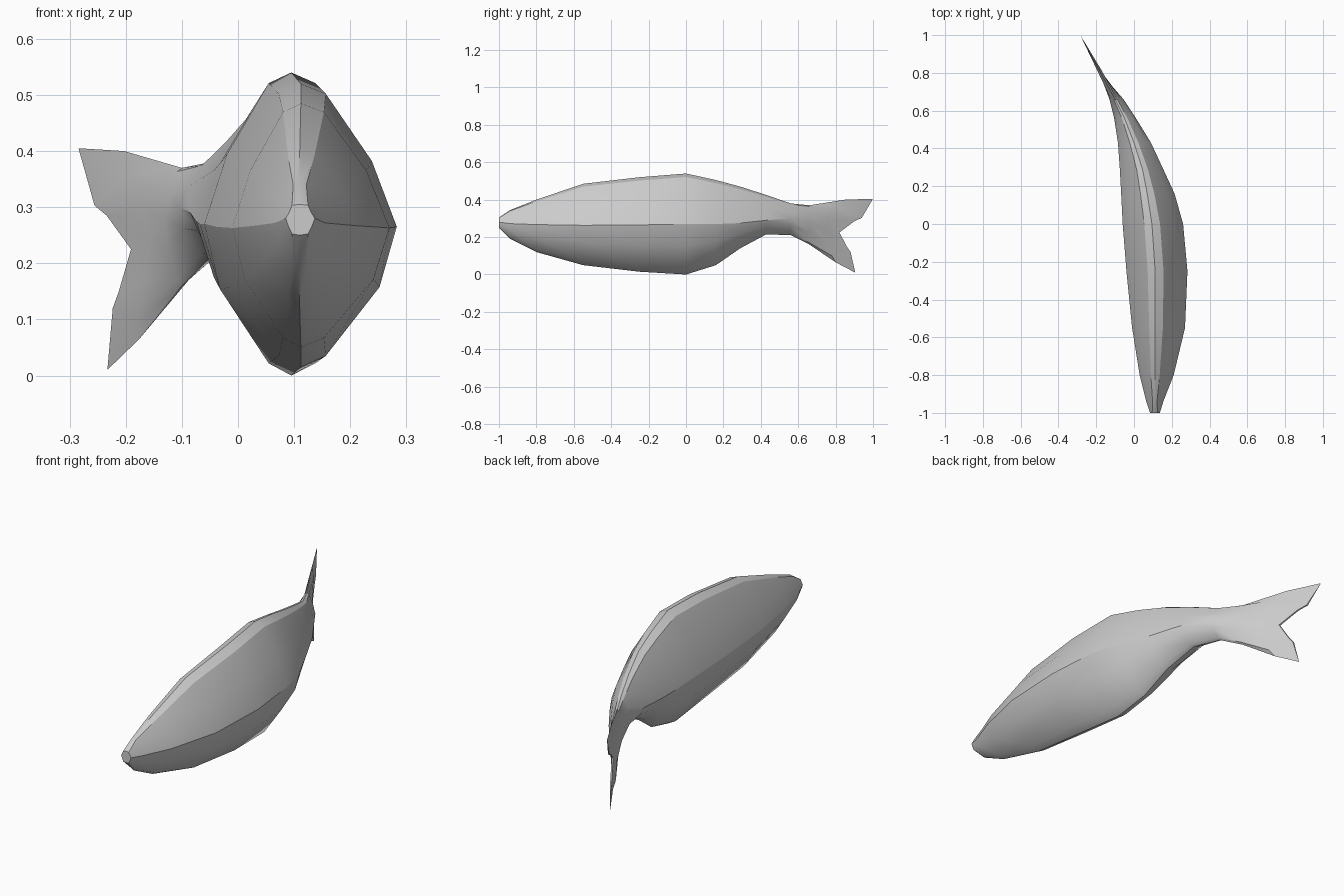
import bpy
import bmesh
import math

cube = bpy.data.objects.get("Cube")
if cube:
    bpy.data.objects.remove(cube, do_unlink=True)

# Single grey skin colour
GREY = (0.6, 0.6, 0.6, 1.0)
skin = bpy.data.materials.new("skin_grey")
skin.use_nodes = True
skin.diffuse_color = GREY
for node in skin.node_tree.nodes:
    if node.type == 'BSDF_PRINCIPLED':
        node.inputs["Base Color"].default_value = GREY

# Body stations: y, left x, ridge x, right x, top z, widest z, bottom z
STATIONS = [
    (-1, .085, .11, .137, .305, .28, .25),
    (-.94, .065, .11, .155, .345, .272, .19),
    (-.8, .03, .11, .21, .4, .267, .12),
    (-.55, -.01, .112, .27, .485, .263, .05),
    (-.25, -.04, .112, .283, .52, .265, .015),
    (0, -.06, .095, .26, .54, .27, 0),
    (.16, -.068, .07, .215, .505, .27, .05),
    (.29, -.075, .045, .155, .47, .275, .14),
    (.43, -.085, 0, .09, .425, .29, .215),
    (.56, -.105, -.05, .01, .38, .3, .21),
    (.66, -.13, -.1, -.055, .37, .28, .16),
]

# Half cross-section, top to bottom, as fractions of width and height
SECTION = [(0, 1), (.26, .93), (.74, .46), (1, 0), (.82, -.43), (.26, -.92), (0, -1)]

# Tail fin edges from upper tip to lower tip: y, z
TAIL_MIDDLE = [(.85, .4), (.81, .36), (.77, .3), (.745, .245), (.76, .17), (.78, .1), (.8, .065)]
TAIL_END = [(1, .405), (.94, .303), (.9, .285), (.82, .225), (.86, .15), (.88, .12), (.905, .01)]


def close_ring(right, left):
    """Join both halves into one loop; the ridge and keel points are shared."""
    return right + left[-2:0:-1]


def body_ring(y, x_left, x_ridge, x_right, top, middle, bottom):
    def half(x_side):
        points = []
        for across, up in SECTION:
            # The blunt nose has a rounder section
            if y == -1 and across == .26:
                across = .55
            height = top - middle if up > 0 else middle - bottom
            points.append((x_ridge + (x_side - x_ridge) * across, y, middle + height * up))
        return points
    return close_ring(half(x_right), half(x_left))


def tail_ring(edge, thickness):
    def half(side):
        points = []
        for i, (y, z) in enumerate(edge):
            centre = -.1 - .542 * (y - .66)
            offset = 0 if i in (0, len(edge) - 1) else side * thickness
            points.append((centre + offset, y, z))
        return points
    return close_ring(half(1), half(-1))


def cap(bm, ring):
    """Close an end with strips running from side to side."""
    count = len(ring)
    for i in range(count // 2):
        corners = [ring[i], ring[i + 1], ring[-i - 1], ring[-i % count]]
        bm.faces.new(list(dict.fromkeys(corners)))


# Loft the body and tail as one continuous skin
rings = [body_ring(*station) for station in STATIONS]
rings.append(tail_ring(TAIL_MIDDLE, .012))
rings.append(tail_ring(TAIL_END, .004))

bm = bmesh.new()
loops = [[bm.verts.new(point) for point in ring] for ring in rings]
for front, back in zip(loops, loops[1:]):
    for i in range(len(front)):
        j = (i + 1) % len(front)
        bm.faces.new((front[i], front[j], back[j], back[i]))
cap(bm, loops[0])
cap(bm, loops[-1])
bmesh.ops.recalc_face_normals(bm, faces=bm.faces)

mesh = bpy.data.meshes.new("fish_body")
bm.to_mesh(mesh)
bm.free()
mesh.materials.append(skin)
fish = bpy.data.objects.new("fish_body", mesh)
bpy.context.collection.objects.link(fish)

# Smooth flanks with crisp ridge and keel edges
bpy.ops.object.select_all(action='DESELECT')
fish.select_set(True)
bpy.context.view_layer.objects.active = fish
bpy.ops.object.shade_smooth_by_angle(angle=math.radians(30))
